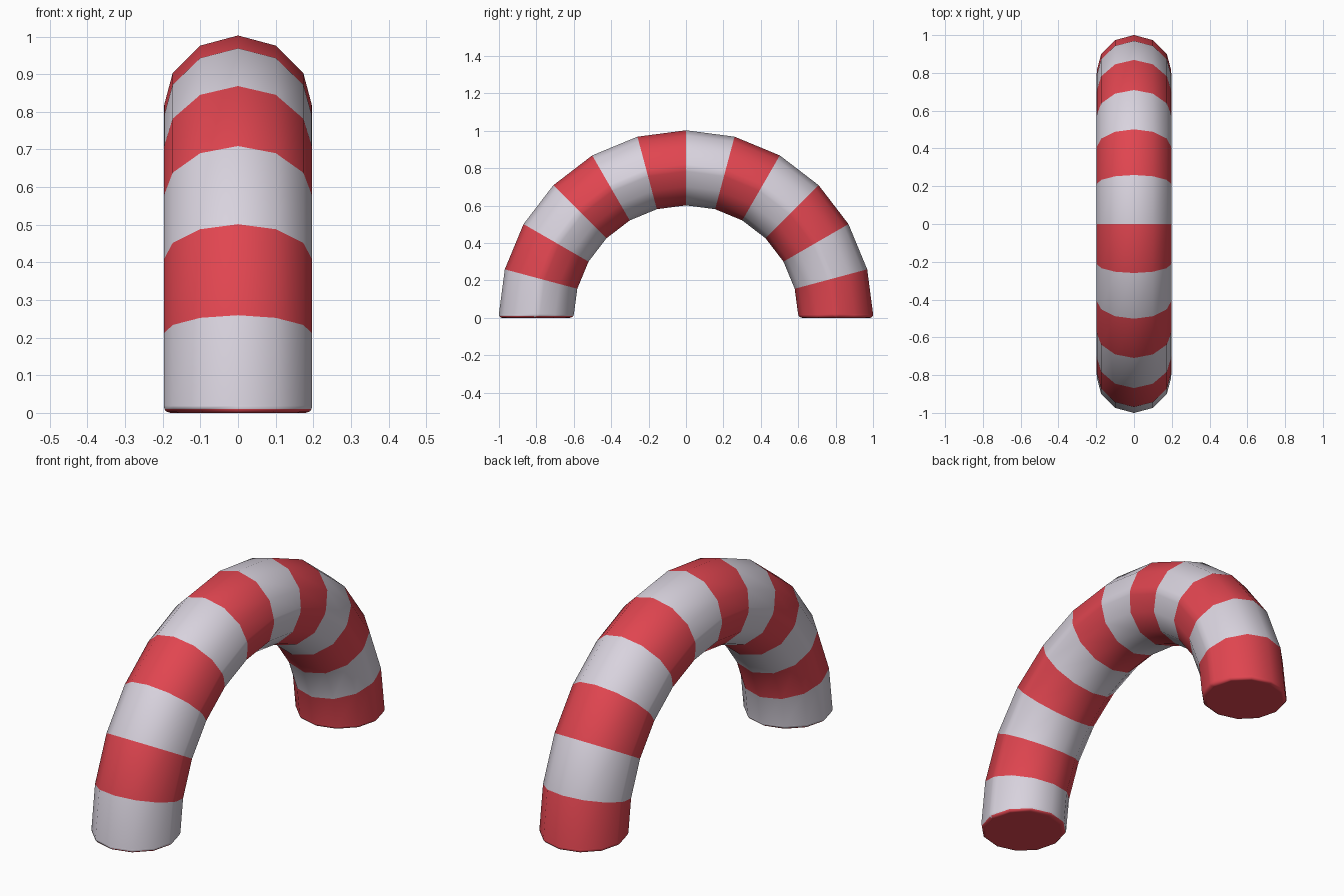
import bpy
import bmesh
from math import sin, cos, pi

if "Cube" in bpy.data.objects:
    bpy.data.objects.remove(bpy.data.objects["Cube"], do_unlink=True)


def make_material(name, color):
    mat = bpy.data.materials.new(name)
    mat.use_nodes = True
    mat.diffuse_color = color
    mat.node_tree.nodes["Principled BSDF"].inputs["Base Color"].default_value = color
    return mat


SEGMENTS = 12      # stripes along the arch
SIDES = 12         # sides of the tube
SCALE = 1.003      # makes up for the length lost to the rounded feet
ARCH_R, TUBE_R = 0.8 * SCALE, 0.2 * SCALE
BEVEL = 0.02

# Striped half ring, running from the front foot over to the back foot
bm = bmesh.new()
rings = []
for i in range(SEGMENTS + 1):
    a = pi * i / SEGMENTS
    ring = []
    for j in range(SIDES):
        t = 2 * pi * j / SIDES
        r = ARCH_R + TUBE_R * cos(t)
        ring.append(bm.verts.new((TUBE_R * sin(t), -r * cos(a), r * sin(a))))
    rings.append(ring)

for i in range(SEGMENTS):
    for j in range(SIDES):
        k = (j + 1) % SIDES
        face = bm.faces.new((rings[i][j], rings[i][k], rings[i + 1][k], rings[i + 1][j]))
        face.material_index = i % 2

# Red soles
for ring in (rings[0], rings[-1]):
    bm.faces.new(ring).material_index = 1
bmesh.ops.recalc_face_normals(bm, faces=bm.faces)

# Mark the rims of the feet and the two widest side edges for rounding
weight = bm.edges.layers.float.new("bevel_weight_edge")
for e in bm.edges:
    on_rim = any(len(f.verts) == SIDES for f in e.link_faces)
    on_side = all(abs(v.co.x) > TUBE_R * 0.99 for v in e.verts)
    if on_rim or on_side:
        e[weight] = 1.0

mesh = bpy.data.meshes.new("striped_arch")
bm.to_mesh(mesh)
bm.free()
mesh.materials.append(make_material("pale grey", (0.69, 0.65, 0.73, 1)))
mesh.materials.append(make_material("candy red", (0.75, 0.06, 0.08, 1)))

arch = bpy.data.objects.new("striped_arch", mesh)
bpy.context.collection.objects.link(arch)
bpy.context.view_layer.objects.active = arch
arch.select_set(True)
bpy.ops.object.shade_smooth()

bevel = arch.modifiers.new("rounded_edges", "BEVEL")
bevel.width = BEVEL
bevel.segments = 3
bevel.limit_method = "WEIGHT"
bevel.harden_normals = True
